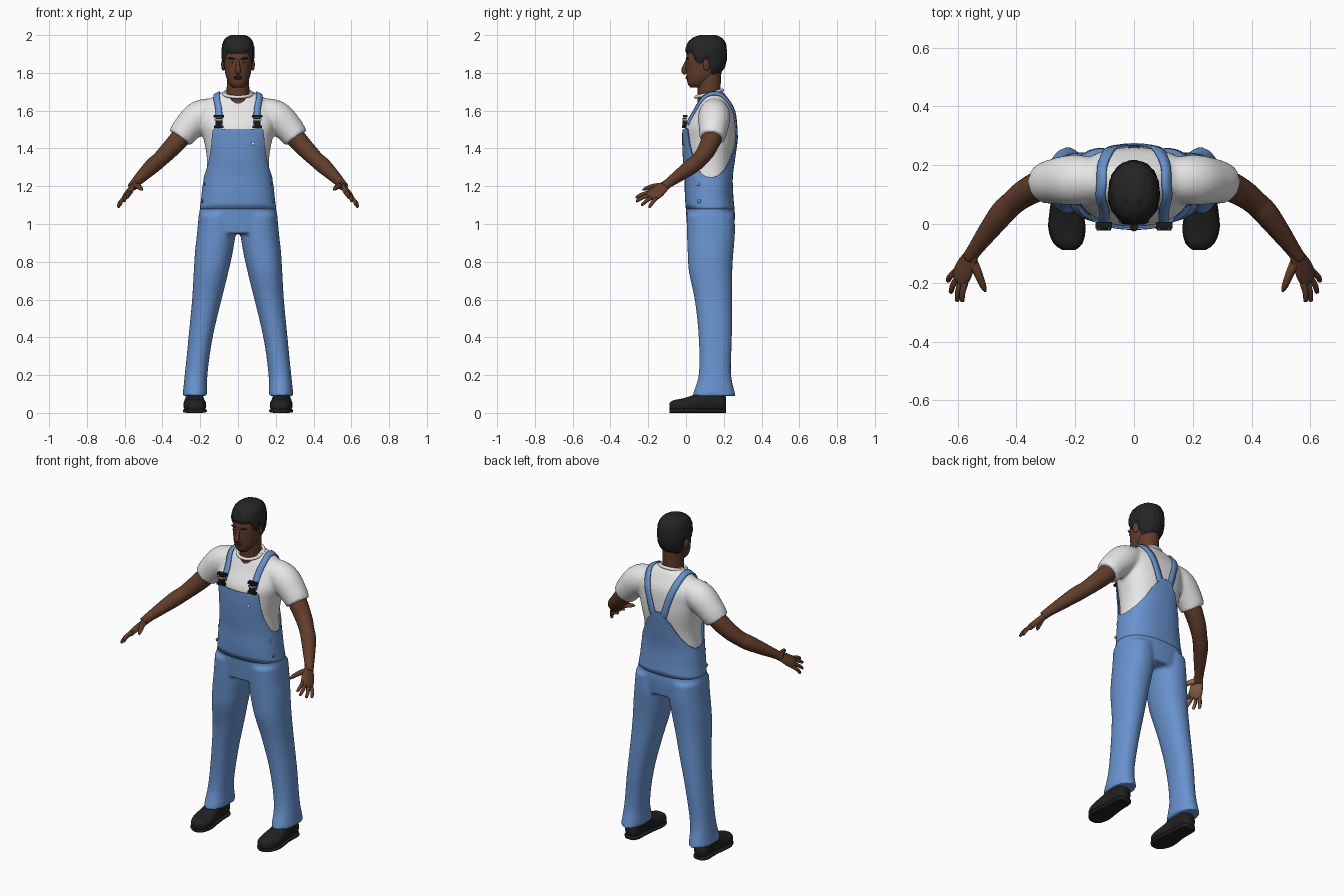
import bpy, bmesh, math, random
from mathutils import Vector, Matrix, Euler

random.seed(4)
cube = bpy.data.objects.get("Cube")
if cube:
    bpy.data.objects.remove(cube, do_unlink=True)


def material(name, *rgb):
    mat = bpy.data.materials.new(name)
    mat.use_nodes = True
    mat.diffuse_color = (*rgb, 1)
    mat.node_tree.nodes["Principled BSDF"].inputs["Base Color"].default_value = (*rgb, 1)
    return mat


skin = material("brown skin", .12, .046, .024)
palm_skin = material("light palm skin", .32, .15, .08)
lip_skin = material("lip brown", .09, .03, .02)
hair_black = material("hair black", .018, .018, .018)
cotton = material("white cotton", .8, .8, .8)
denim = material("blue denim", .14, .29, .62)
leather = material("black leather", .015, .015, .016)
plastic = material("black buckle", .01, .01, .01)
metal = material("grey metal", .4, .4, .4)
eye_white = material("eye white", .45, .42, .4)


def make(name, bm, *mats, mirror=False, smooth=True):
    """Turn a bmesh into a named object."""
    bmesh.ops.recalc_face_normals(bm, faces=bm.faces[:])
    for face in bm.faces:
        face.smooth = smooth
    mesh = bpy.data.meshes.new(name)
    bm.to_mesh(mesh)
    bm.free()
    for mat in mats:
        mesh.materials.append(mat)
    obj = bpy.data.objects.new(name, mesh)
    bpy.context.scene.collection.objects.link(obj)
    if mirror:
        obj.modifiers.new("Mirror", "MIRROR")
    return obj


def interp(rows, key):
    """Smooth interpolation of table rows by their first column."""
    last = len(rows) - 1
    i = max(j for j in range(last) if j == 0 or rows[j][0] <= key)
    p, a, b, q = (Vector(rows[min(max(j, 0), last)]) for j in range(i - 1, i + 3))
    h = b[0] - a[0]
    t = min(max((key - a[0]) / h, 0), 1)
    ma, mb = (b - p) * (h / (b[0] - p[0])), (q - a) * (h / (q[0] - a[0]))
    ease = t * t * (3 - 2 * t)
    return a + (b - a) * ease + ma * (t * (1 - t) ** 2) - mb * (t * t * (1 - t))


def loft(bm, rings, start=True, end=True):
    """Skin a row of rings, capping either end if asked."""
    rings = [[bm.verts.new(p) for p in ring] for ring in rings]
    n = len(rings[0])
    for low, high in zip(rings, rings[1:]):
        for j in range(n):
            k = (j + 1) % n
            bm.faces.new((low[j], low[k], high[k], high[j]))
    if start:
        bm.faces.new(rings[0][::-1])
    if end:
        bm.faces.new(rings[-1])


def section_point(rows, key, angle, off=0, power=.85):
    """Point on an oval cross-section; rows hold key, centre pair, radius pair."""
    _, cu, cv, ru, rv = interp(rows, key)
    c, s = math.cos(angle), math.sin(angle)
    return (cu + (ru + off) * math.copysign(abs(c) ** power, c),
            cv + (rv + off) * math.copysign(abs(s) ** power, s), key)


def angles(n):
    return [math.tau * j / n for j in range(n)]


def stack(bm, rows, off=0, power=.85, steps=30, sides=40, lo=None, hi=None):
    lo = rows[0][0] if lo is None else lo
    hi = rows[-1][0] if hi is None else hi
    loft(bm, [[section_point(rows, lo + (hi - lo) * i / steps, a, off, power)
               for a in angles(sides)] for i in range(steps + 1)])


def shell(bm, rows, low, high, off, ramp, power, jitter=0, lift=0, closed=False):
    """Outer layer whose lower and upper edges vary with direction."""
    rings, steps = [], 20
    for i in range(steps + 1):
        t = math.sin(i / steps * math.pi / 2)
        grow = off * min(1, t * ramp)
        ring = []
        for a in angles(96):
            lo, hi = low(math.sin(a)), high(math.sin(a))
            noise = random.uniform(-jitter, jitter)
            x, y, z = section_point(rows, lo + (hi - lo) * t, a, grow + noise, power)
            ring.append((x, y, z + lift * t))
        rings.append(ring)
    loft(bm, rings, False, closed)


def path_samples(points, per=5):
    """Yield points on a smooth path, each with its direction."""
    rows = [(i, *p) for i, p in enumerate(points)]
    count = (len(points) - 1) * per
    spots = [Vector(interp(rows, i / per)[1:]) for i in range(count + 1)]
    for i, spot in enumerate(spots):
        ahead, back = spots[min(i + 1, count)], spots[max(i - 1, 0)]
        yield spot, (Vector(ahead[:3]) - Vector(back[:3])).normalized()


def tube(bm, points, side=(0, 0, 1), flat=1, sides=16):
    """Tube along points of x, y, z and radius."""
    rings = []
    for spot, along in path_samples(points):
        u = Vector(side) - along * along.dot(Vector(side))
        u.normalize()
        v = along.cross(u) * flat
        rings.append([Vector(spot[:3]) + (u * math.cos(a) + v * math.sin(a)) * spot[3]
                      for a in angles(sides)])
    loft(bm, rings)


def blob(bm, loc, scale, rot=(0, 0, 0)):
    bmesh.ops.create_uvsphere(bm, u_segments=16, v_segments=10, radius=1,
                              matrix=Matrix.LocRotScale(Vector(loc), Euler(rot), Vector(scale)))


def box(bm, loc, scale):
    bmesh.ops.create_cube(bm, size=1, matrix=Matrix.LocRotScale(Vector(loc), None, Vector(scale)))


def fuse(obj, voxel, passes):
    """Blend overlapping volumes into one smooth surface."""
    remesh = obj.modifiers.new("Fuse", "REMESH")
    remesh.mode, remesh.voxel_size, remesh.use_smooth_shade = "VOXEL", voxel, True
    soften = obj.modifiers.new("Soften", "SMOOTH")
    soften.factor, soften.iterations = .5, passes


# Body tables: height, centre x, centre y, half width, half depth
trunk = [(.95, 0, .13, .2, .122), (1.05, 0, .13, .206, .129), (1.15, 0, .122, .188, .126),
         (1.25, 0, .12, .172, .122), (1.35, 0, .122, .168, .13), (1.45, 0, .127, .185, .138),
         (1.52, 0, .13, .2, .135), (1.6, 0, .148, .2, .108), (1.66, 0, .148, .155, .078),
         (1.69, 0, .15, .105, .058), (1.705, 0, .152, .07, .042)]
leg = [(.09, .228, .148, .066, .115), (.2, .222, .153, .06, .086), (.4, .198, .155, .064, .088),
       (.6, .165, .145, .078, .099), (.75, .142, .13, .092, .115), (.85, .128, .13, .1, .121),
       (.95, .115, .132, .102, .127), (1.05, .11, .13, .098, .127)]
skull = [(1.722, 0, .06, .026, .036), (1.74, 0, .062, .044, .052), (1.77, 0, .075, .06, .07),
         (1.8, 0, .09, .068, .088), (1.85, 0, .1, .074, .1), (1.9, 0, .104, .075, .1),
         (1.95, 0, .108, .068, .088), (1.977, 0, .112, .05, .062), (1.99, 0, .115, .022, .028)]

# Shirt with sleeves and collar
bm = bmesh.new()
stack(bm, trunk, off=-.003, lo=1.14)
for s in (-1, 1):
    tube(bm, [(s * .1, .15, 1.6, .07), (s * .2, .15, 1.57, .085), (s * .27, .145, 1.505, .077),
              (s * .308, .138, 1.455, .068)], sides=32)
shirt = make("shirt", bm, cotton)
fuse(shirt, .009, 5)
bm = bmesh.new()
tube(bm, [(.074 * math.cos(a), .122 + .07 * math.sin(a), 1.69 + .018 * math.sin(a), .009)
          for a in angles(16) + [math.tau]])
make("collar", bm, cotton)

# Overalls: fused trousers, then the bib layer
bm = bmesh.new()
stack(bm, trunk, hi=1.2)
for s in (-1, 1):
    stack(bm, [(z, s * cx, cy, rx, ry) for z, cx, cy, rx, ry in leg], power=.92)
fuse(make("trousers", bm, denim), .009, 5)
bib_edge = [(-1, 1.5), (-.8, 1.5), (-.7, 1.42), (-.4, 1.3), (0, 1.25), (.5, 1.275),
            (.8, 1.34), (.97, 1.43), (1, 1.47)]
bm = bmesh.new()
shell(bm, trunk, lambda s: 1.08, lambda s: interp(bib_edge, s)[1], .009, 1.5, .85)
thick = make("bib", bm, denim).modifiers.new("Cloth", "SOLIDIFY")
thick.thickness, thick.offset = .006, -1

# Shoulder straps laid onto the shirt
bm = bmesh.new()
rows = []
for spot, along in path_samples([(.103, 0, 1.53), (.106, .03, 1.61), (.12, .08, 1.68),
                                 (.115, .14, 1.7), (.105, .2, 1.67), (.07, .26, 1.56),
                                 (.03, .27, 1.43)]):
    out = Vector((0, spot.y - .14, spot.z - 1.5))
    across = along.cross(out).normalized() * .019
    rows.append([bm.verts.new(spot + across * k) for k in (-1, 0, 1)])
for low, high in zip(rows, rows[1:]):
    for j in (0, 1):
        bm.faces.new((low[j], low[j + 1], high[j + 1], high[j]))
straps = make("straps", bm, denim, mirror=True)
wrap = straps.modifiers.new("Wrap", "SHRINKWRAP")
wrap.target, wrap.offset, wrap.wrap_mode = shirt, .007, "ABOVE_SURFACE"
cloth = straps.modifiers.new("Cloth", "SOLIDIFY")
cloth.thickness, cloth.offset = .008, 0

# Buckles and buttons
bm = bmesh.new()
box(bm, (.103, -.004, 1.57), (.056, .022, .014))
box(bm, (.103, -.008, 1.535), (.03, .02, .05))
box(bm, (.103, -.012, 1.515), (.05, .02, .014))
make("buckles", bm, plastic, mirror=True, smooth=False)
bm = bmesh.new()
box(bm, (.103, -.008, 1.552), (.044, .022, .01))
make("buckle_bars", bm, metal, mirror=True, smooth=False)
bm = bmesh.new()
blob(bm, section_point(trunk, 1.425, math.radians(-69), .009), (.009, .005, .009))
make("bib_button", bm, cotton)
bm = bmesh.new()
for z in (1.12, 1.21):
    blob(bm, section_point(trunk, z, math.radians(-20), .007), (.005, .01, .01))
make("side_buttons", bm, denim, mirror=True)

# Arms
bm = bmesh.new()
tube(bm, [(.27, .142, 1.5, .05), (.31, .135, 1.45, .052), (.37, .105, 1.385, .047),
          (.415, .07, 1.34, .042), (.45, .035, 1.31, .042), (.5, -.03, 1.262, .034),
          (.54, -.085, 1.222, .026), (.56, -.115, 1.198, .024)], sides=24)
make("arms", bm, skin, mirror=True)

# Hands, with a lighter underside
spread = Vector((.5, .7, -.5)).normalized()
knuckle = Vector((.59, -.18, 1.15))
bm = bmesh.new()
tube(bm, [(.54, -.085, 1.222, .025), (.56, -.12, 1.196, .033), (.578, -.155, 1.168, .041),
          (.592, -.185, 1.148, .038), (.597, -.194, 1.141, .025)], spread, .42)
tips = [(.585, -.265, 1.14), (.603, -.264, 1.12), (.625, -.235, 1.1), (.635, -.195, 1.088)]
for k, tip in zip((-.03, -.01, .01, .03), tips):
    base, tip = knuckle + spread * k, Vector(tip)
    bend = base.lerp(tip, .55) + Vector((.004, 0, .004))
    tube(bm, [(*base, .011), (*bend, .01), (*base.lerp(tip, .93), .008), (*tip, .003)],
         spread, sides=10)
tube(bm, [(.555, -.115, 1.2, .018), (.532, -.165, 1.2, .015), (.514, -.21, 1.188, .011),
          (.505, -.23, 1.18, .004)], spread, sides=10)
bmesh.ops.recalc_face_normals(bm, faces=bm.faces[:])
for face in bm.faces:
    face.normal_update()
    face.material_index = int(face.normal.dot(Vector((.77, -.1, .63))) < -.45)
make("hands", bm, skin, palm_skin, mirror=True)

# Neck, head, nose and ears
bm = bmesh.new()
stack(bm, [(1.6, 0, .12, .062, .06), (1.7, 0, .122, .06, .06), (1.82, 0, .122, .058, .066)], power=1)
make("neck", bm, skin)
bm = bmesh.new()
stack(bm, skull, power=.92)
make("head", bm, skin)
bm = bmesh.new()
tube(bm, [(0, .006, 1.868, .007), (0, -.004, 1.84, .01), (0, -.01, 1.812, .015),
          (0, .002, 1.797, .011)], side=(1, 0, 0))
make("nose", bm, skin)
bm = bmesh.new()
blob(bm, (.079, .108, 1.842), (.009, .019, .031), (.15, 0, .3))
make("ears", bm, skin, mirror=True)

# Eyes, brows and lips
bm = bmesh.new()
blob(bm, (.031, .009, 1.856), (.013, .007, .005))
make("eyes", bm, eye_white, mirror=True)
bm = bmesh.new()
blob(bm, (.031, .005, 1.856), (.005, .005, .005))
blob(bm, (.033, .006, 1.876), (.02, .007, .005), (0, -.1, .2))
make("pupils_and_brows", bm, hair_black, mirror=True)
bm = bmesh.new()
blob(bm, (0, .008, 1.779), (.024, .011, .005))
blob(bm, (0, .009, 1.77), (.021, .011, .005))
make("lips", bm, lip_skin)

# Hair cap following the hairline
hairline = [(-1, 1.9), (-.65, 1.9), (-.45, 1.86), (-.2, 1.845), (.15, 1.865), (.4, 1.8), (1, 1.775)]
bm = bmesh.new()
shell(bm, skull, lambda s: interp(hairline, s)[1], lambda s: 1.989, .012, 5, .92,
      jitter=.0025, lift=.011, closed=True)
make("hair", bm, hair_black)

# Boots with soles, lofted along the foot
foot = [(-.088, .222, .034, .02, .018), (-.07, .224, .036, .044, .03), (-.02, .228, .04, .06, .036),
        (.04, .23, .05, .055, .045), (.09, .23, .062, .048, .056), (.14, .232, .066, .046, .06),
        (.19, .232, .058, .044, .05), (.212, .232, .05, .028, .034)]
bm = bmesh.new()
stack(bm, foot, power=.8)
stack(bm, [(y, cx, .011, rx + .003, .011) for y, cx, cz, rx, rz in foot], power=.5)
for vert in bm.verts:
    across, height, length = vert.co
    vert.co = (across, length, max(height, 0))
make("boots", bm, leather, mirror=True)
